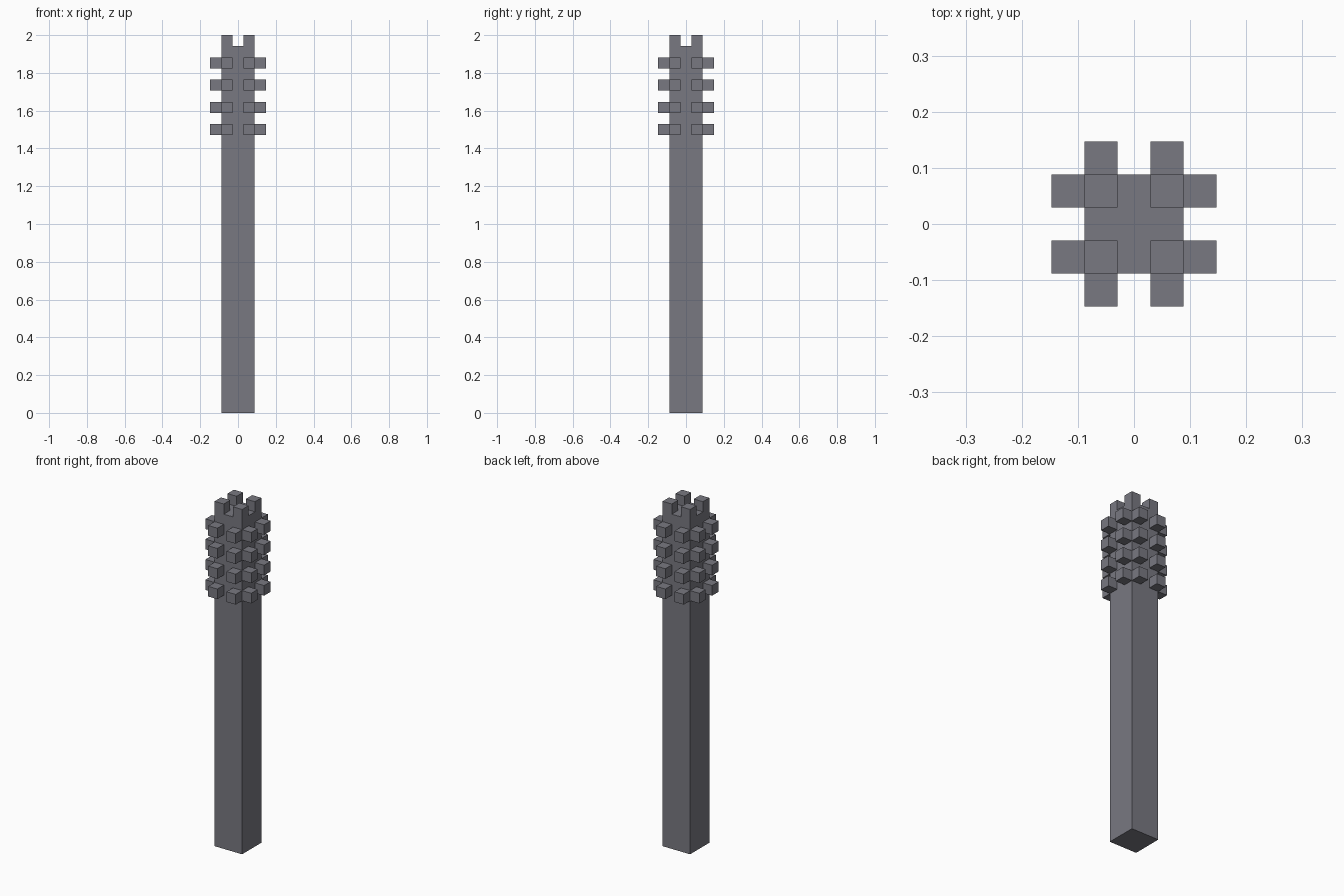
import bpy
import bmesh
from mathutils import Matrix, Vector

cube = bpy.data.objects.get("Cube")
if cube:
    bpy.data.objects.remove(cube, do_unlink=True)

U = 2 / 34  # block unit: the model is 34 blocks tall

grey = bpy.data.materials.new("slate_grey")
grey.use_nodes = True
colour = (0.19, 0.19, 0.22, 1)
grey.diffuse_color = colour
grey.node_tree.nodes["Principled BSDF"].inputs["Base Color"].default_value = colour


def blocks(name, boxes):
    """One object made of boxes, each a (centre, size) pair in block units."""
    bm = bmesh.new()
    for centre, size in boxes:
        bmesh.ops.create_cube(
            bm, size=1,
            matrix=Matrix.Translation(Vector(centre) * U) @ Matrix.Diagonal((*(Vector(size) * U), 1)))
    mesh = bpy.data.meshes.new(name)
    bm.to_mesh(mesh)
    bm.free()
    mesh.materials.append(grey)
    obj = bpy.data.objects.new(name, mesh)
    bpy.context.collection.objects.link(obj)
    return obj


ONE = (1, 1, 1)
SIGNS = (-1, 1)

# Square shaft
blocks("shaft", [((0, 0, 16.5), (3, 3, 33))])

# Four corner blocks on top
blocks("crown_blocks", [((x, y, 33.5), ONE) for x in SIGNS for y in SIGNS])

# Four rings of studs, two on each side of the shaft
for row in range(4):
    z = 25.5 + 2 * row
    studs = []
    for out in SIGNS:
        for along in SIGNS:
            studs.append(((2 * out, along, z), ONE))
            studs.append(((along, 2 * out, z), ONE))
    blocks(f"stud_ring_{row + 1}", studs)
